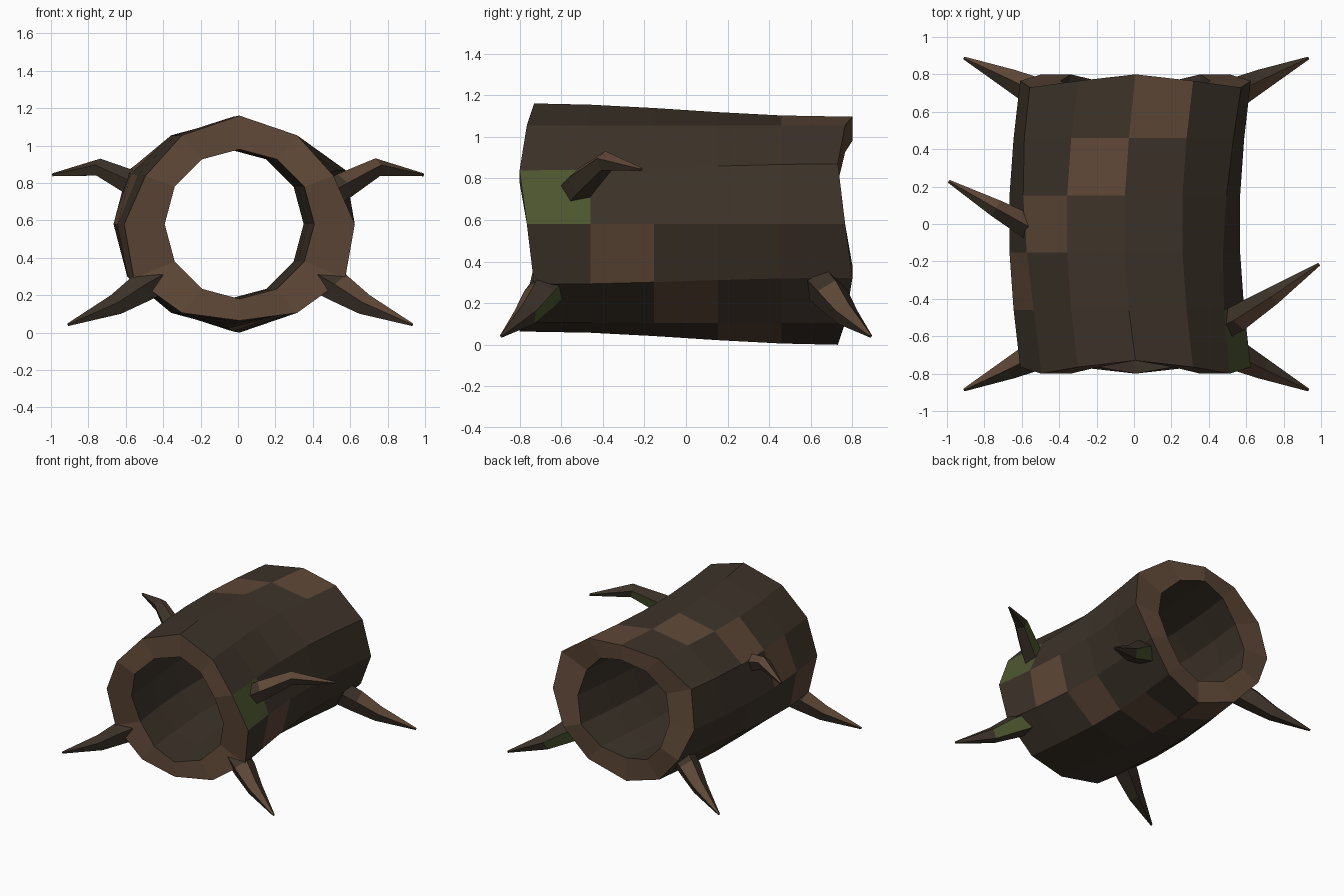
import bpy, bmesh, math
from mathutils import Vector

if "Cube" in bpy.data.objects:
    bpy.data.objects.remove(bpy.data.objects["Cube"])


def make_mat(name, rgb):
    m = bpy.data.materials.new(name)
    m.diffuse_color = (*rgb, 1)
    m.use_nodes = True
    m.node_tree.nodes["Principled BSDF"].inputs["Base Color"].default_value = m.diffuse_color
    return m


MATS = [make_mat("dark bark", (0.046, 0.033, 0.022)),
        make_mat("bare wood", (0.112, 0.064, 0.038)),
        make_mat("moss", (0.075, 0.095, 0.030))]
BARK, WOOD, MOSS = 0, 1, 2


def finish(bm, name):
    bmesh.ops.recalc_face_normals(bm, faces=bm.faces)
    me = bpy.data.meshes.new(name)
    bm.to_mesh(me)
    bm.free()
    for m in MATS:
        me.materials.append(m)
    ob = bpy.data.objects.new(name, me)
    bpy.context.collection.objects.link(ob)
    return ob


# Hollow log: 12 sides, 5 segments, slightly bent, with a wavy rim
SIDES, SEGS, HALF, MID_Z = 12, 5, 0.765, 0.58


def log_point(k, j, inner):
    a = 2 * math.pi * k / SIDES
    t = j / SEGS
    y = -HALF + 2 * HALF * t
    wave = math.cos(3 * a)
    bend = 0.008 - 0.06 * math.sin(math.pi * t)
    if j in (0, SEGS):
        y += 0.035 * wave
    if inner:
        rx = rz = 0.40
    else:
        rz = 0.548 + 0.032 * wave * math.cos(math.pi * t)
        rx = rz * 1.125
    return (bend + rx * math.sin(a), y, MID_Z + rz * math.cos(a))


bm = bmesh.new()
outer, inner = [[[bm.verts.new(log_point(k, j, side)) for k in range(SIDES)]
                 for j in range(SEGS + 1)] for side in (False, True)]
for k in range(SIDES):
    n = (k + 1) % SIDES
    for j in range(SEGS):
        f = bm.faces.new((outer[j][k], outer[j][n], outer[j + 1][n], outer[j + 1][k]))
        # bare patches spiral around the bark
        if (k - j) % 6 == 2:
            f.material_index = MOSS if (k, j) == (2, 0) else WOOD
        bm.faces.new((inner[j][k], inner[j + 1][k], inner[j + 1][n], inner[j][n]))
    for j in (0, SEGS):
        f = bm.faces.new((outer[j][k], outer[j][n], inner[j][n], inner[j][k]))
        f.material_index = WOOD
finish(bm, "hollow_log")


# Tapered five-sided limb following a short path
def limb(name, path, radii, moss_side=3):
    pts = [Vector(p) for p in path]
    bm = bmesh.new()
    rings = []
    for i, (p, r) in enumerate(zip(pts, radii)):
        d = (pts[min(i + 1, len(pts) - 1)] - pts[max(i - 1, 0)]).normalized()
        u = d.cross(Vector((0, 0, 1))).normalized()
        v = u.cross(d)
        rings.append([bm.verts.new(p + r * (math.sin(a) * u + math.cos(a) * v))
                      for a in (2 * math.pi * s / 5 for s in range(5))])
    for i in range(len(rings) - 1):
        for s in range(5):
            n = (s + 1) % 5
            f = bm.faces.new((rings[i][s], rings[i][n], rings[i + 1][n], rings[i + 1][s]))
            if s == 0 and i > 0:
                f.material_index = WOOD
            elif s == moss_side and i < 2:
                f.material_index = MOSS
    bm.faces.new(rings[0])
    bm.faces.new(rings[-1])
    return finish(bm, name)


# Four roots at the lower corners
for sx, side in ((1, "right"), (-1, "left")):
    for sy, end in ((-1, "front"), (1, "back")):
        o = 0.012
        limb(f"{end}_{side}_root",
             [(o + sx * 0.44, sy * 0.655, 0.285), (o + sx * 0.53, sy * 0.70, 0.235),
              (o + sx * 0.67, sy * 0.77, 0.145), (o + sx * 0.92, sy * 0.887, 0.042)],
             (0.09, 0.085, 0.06, 0.008), 3 if sx > 0 else 9)

# Two broken branches on the sides
limb("right_branch", [(0.46, -0.55, 0.72), (0.56, -0.50, 0.78),
                      (0.74, -0.385, 0.88), (0.99, -0.215, 0.843)],
     (0.08, 0.075, 0.052, 0.009))
limb("left_branch", [(-0.48, -0.06, 0.74), (-0.57, -0.01, 0.80),
                     (-0.74, 0.085, 0.88), (-0.99, 0.228, 0.843)],
     (0.08, 0.07, 0.05, 0.009), 9)
